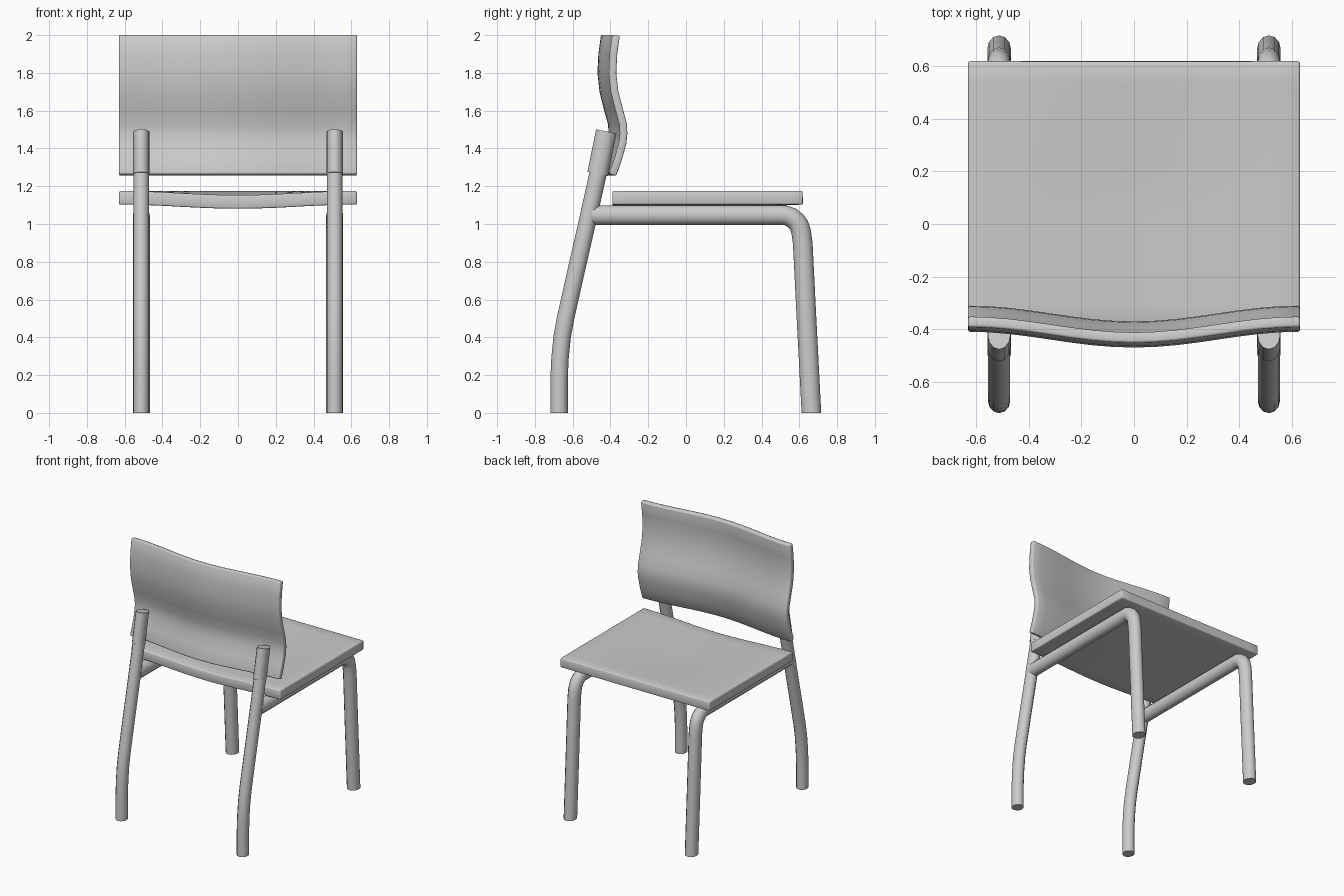
import bpy, bmesh
from math import pi, cos, sin, radians
from mathutils import Vector

cube = bpy.data.objects.get("Cube")
if cube:
    bpy.data.objects.remove(cube, do_unlink=True)

grey = bpy.data.materials.new("plain grey")
grey.use_nodes = True
colour = (0.6, 0.6, 0.6, 1)
grey.diffuse_color = colour
grey.node_tree.nodes["Principled BSDF"].inputs["Base Color"].default_value = colour


def finish(name, bm, angle=40):
    bmesh.ops.recalc_face_normals(bm, faces=bm.faces)
    mesh = bpy.data.meshes.new(name)
    bm.to_mesh(mesh)
    bm.free()
    mesh.materials.append(grey)
    obj = bpy.data.objects.new(name, mesh)
    bpy.context.collection.objects.link(obj)
    bpy.ops.object.select_all(action="DESELECT")
    obj.select_set(True)
    bpy.context.view_layer.objects.active = obj
    bpy.ops.object.shade_smooth_by_angle(angle=radians(angle))
    return obj


def tube(name, x, path, rx, rn, sides=12):
    """Sweep an oval along a (y, z) path, cut level with the floor."""
    bm = bmesh.new()
    pts = [Vector(p) for p in path]
    rings = []
    for i, p in enumerate(pts):
        t = (pts[min(i + 1, len(pts) - 1)] - pts[max(i - 1, 0)]).normalized()
        ring = []
        for k in range(sides):
            a = 2 * pi * k / sides
            y = p.x - t.y * rn * sin(a)
            z = p.y + t.x * rn * sin(a)
            ring.append(bm.verts.new((x + rx * cos(a), y, max(z, 0))))
        rings.append(ring)
    for r, s in zip(rings, rings[1:]):
        for k in range(sides):
            j = (k + 1) % sides
            bm.faces.new((r[k], r[j], s[j], s[k]))
    bm.faces.new(rings[0])
    bm.faces.new(rings[-1])
    return finish(name, bm)


def sheet(name, rows, thickness, position, columns=16, half=0.63):
    """Curved board: position(x, row) gives each point of its middle surface."""
    bm = bmesh.new()
    grid = [[bm.verts.new(position(half * (2 * c / columns - 1), row))
             for c in range(columns + 1)] for row in rows]
    for a, b in zip(grid, grid[1:]):
        for c in range(columns):
            bm.faces.new((a[c], a[c + 1], b[c + 1], b[c]))
    obj = finish(name, bm, 60)
    solid = obj.modifiers.new("thickness", "SOLIDIFY")
    solid.thickness, solid.offset = thickness, 0
    bevel = obj.modifiers.new("soft edges", "BEVEL")
    bevel.width, bevel.segments = 0.008, 2
    bevel.limit_method, bevel.angle_limit = "ANGLE", radians(50)
    return obj


def sag(x):
    return 0.5 * (1 + cos(pi * x / 0.63))


# Seat board, dipping slightly towards the backrest
def seat_point(x, y):
    return x, y, 1.139 - 0.022 * sag(x) * min(1, (0.62 - y) / 0.5)


sheet("seat", [-0.39 + 1.008 * i / 12 for i in range(13)], 0.072, seat_point)

# Backrest, bowed across and wavy in profile
back_profile = [(-0.388, 1.26), (-0.357, 1.35), (-0.335, 1.43), (-0.33, 1.48),
                (-0.333, 1.53), (-0.355, 1.61), (-0.378, 1.7), (-0.389, 1.8),
                (-0.384, 1.9), (-0.37, 2.0)]
sheet("backrest", back_profile, 0.04,
      lambda x, p: (x, p[0] - 0.06 * sag(x), p[1]))

# Front leg and side rail in one bent tube
rail = [(-0.5, 1.047), (-0.2, 1.047), (0.2, 1.047), (0.5, 1.047)]
rail += [(0.51 + 0.1 * sin(a), 0.947 + 0.1 * cos(a))
         for a in (radians(d) for d in (10, 28, 46, 64, 82))]
rail += [(0.618, 0.9), (0.638, 0.5), (0.664, -0.02)]

# Rear leg, sweeping up to the backrest bracket
rear = [(-0.672, 0), (-0.672, 0.18), (-0.667, 0.29), (-0.656, 0.4),
        (-0.638, 0.5), (-0.582, 0.75), (-0.525, 1.0), (-0.465, 1.27)]
bracket = [(-0.468, 1.265), (-0.422, 1.49)]

for side, x in (("left", 0.512), ("right", -0.512)):
    tube(side + "_front_leg_and_rail", x, rail, 0.045, 0.052)
    tube(side + "_rear_leg", x, rear, 0.042, 0.046)
    tube(side + "_back_bracket", x, bracket, 0.043, 0.055)
